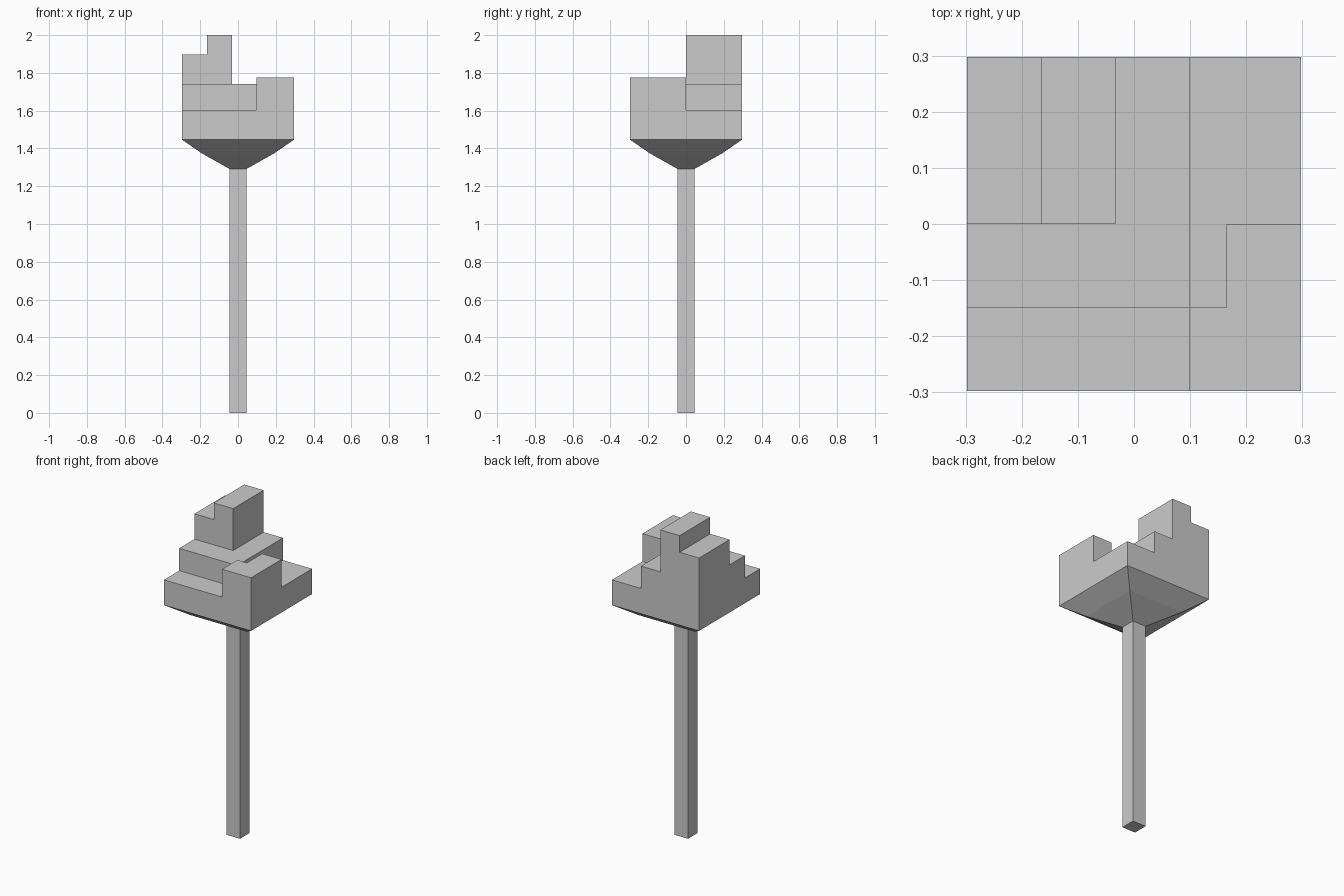
import bpy, bmesh

if "Cube" in bpy.data.objects:
    bpy.data.objects.remove(bpy.data.objects["Cube"])

HALF, RIM, NECK, POLE = 0.2975, 1.447, 1.292, 0.046


def finish(name, bm):
    bmesh.ops.remove_doubles(bm, verts=bm.verts, dist=1e-5)
    bmesh.ops.dissolve_limit(bm, angle_limit=0.01, verts=bm.verts, edges=bm.edges)
    mesh = bpy.data.meshes.new(name)
    bm.to_mesh(mesh)
    bm.free()
    obj = bpy.data.objects.new(name, mesh)
    bpy.context.collection.objects.link(obj)
    return obj


def add_face(bm, points):
    return bm.faces.new([bm.verts.new(p) for p in points])


def square_loft(name, rings, cap_bottom=False):
    """Loft square sections given as (half width, height), bottom to top."""
    bm = bmesh.new()
    corners = [(-1, -1), (1, -1), (1, 1), (-1, 1)]
    loops = [[(cx * w, cy * w, z) for cx, cy in corners] for w, z in rings]
    for low, high in zip(loops, loops[1:]):
        for i in range(4):
            j = (i + 1) % 4
            add_face(bm, (low[i], low[j], high[j], high[i]))
    if cap_bottom:
        add_face(bm, loops[0][::-1])
    return finish(name, bm)


# Pole and flared underside of the head
square_loft("pole", [(POLE, 0), (POLE, NECK)], cap_bottom=True)
square_loft("flared_underside", [(POLE, NECK), (0.19, 1.373), (HALF, RIM)])

# Stepped head: terrace heights on a small plan grid, front row first
xs = [-HALF, -0.165, -0.033, 0.099, 0.165, HALF]
ys = [-HALF, -0.149, 0.0, HALF]
LOW, MID, BLOCK, SIDE, TOP = 1.603, 1.741, 1.775, 1.897, 2.0
heights = [
    [LOW, LOW, LOW, BLOCK, BLOCK],
    [MID, MID, MID, LOW, BLOCK],
    [SIDE, TOP, MID, LOW, LOW],
]


def height(i, j):
    return heights[j][i] if 0 <= i < 5 and 0 <= j < 3 else RIM


bm = bmesh.new()
for j in range(3):
    for i in range(5):
        h = height(i, j)
        c = [(xs[i], ys[j]), (xs[i + 1], ys[j]),
             (xs[i + 1], ys[j + 1]), (xs[i], ys[j + 1])]
        add_face(bm, [(x, y, h) for x, y in c])
        # Walls down to each lower neighbour
        for k, (di, dj) in enumerate([(0, -1), (1, 0), (0, 1), (-1, 0)]):
            n = height(i + di, j + dj)
            if n < h:
                a, b = c[k], c[(k + 1) % 4]
                add_face(bm, [(*a, n), (*b, n), (*b, h), (*a, h)])
finish("stepped_head", bm)
